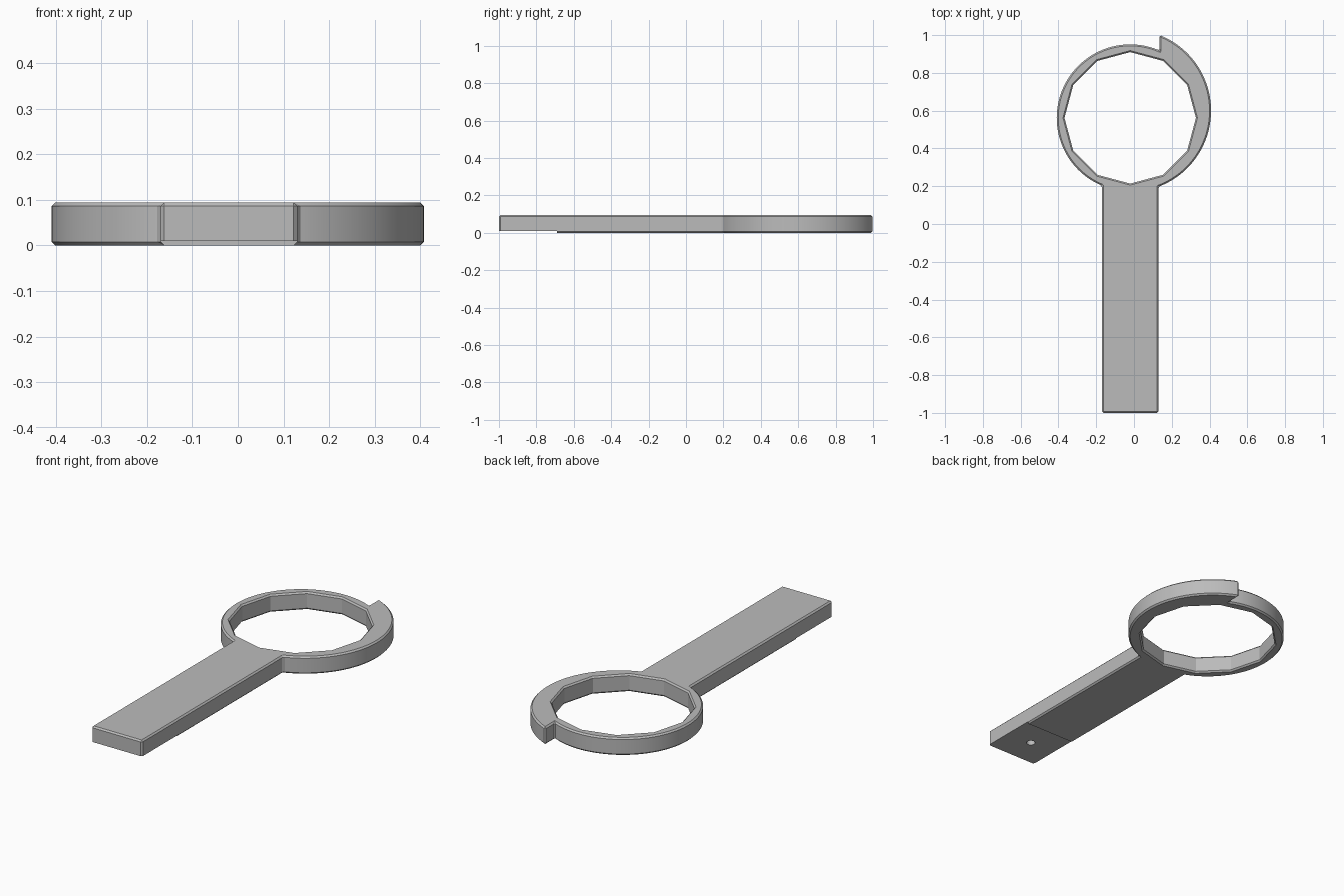
import bpy, bmesh
from math import pi, sin, cos, asin

if "Cube" in bpy.data.objects:
    bpy.data.objects.remove(bpy.data.objects["Cube"], do_unlink=True)

H = 0.094            # thickness
C = 0.008            # edge chamfer
CX, CY = -0.02, 0.562
R_RING, R_HOLE = 0.389, 0.348
LEFT, RIGHT, TIP_X = -0.17, 0.13, 0.136

grey = bpy.data.materials.new("plain_grey")
grey.use_nodes = True
colour = (0.5, 0.5, 0.5, 1)
grey.diffuse_color = colour
grey.node_tree.nodes["Principled BSDF"].inputs["Base Color"].default_value = colour


def add_object(name, bm):
    bmesh.ops.recalc_face_normals(bm, faces=bm.faces)
    mesh = bpy.data.meshes.new(name)
    bm.to_mesh(mesh)
    bm.free()
    obj = bpy.data.objects.new(name, mesh)
    mesh.materials.append(grey)
    bpy.context.collection.objects.link(obj)
    return obj


def stack(name, rings):
    """Closed solid skinned through a list of equal-length point rings."""
    bm = bmesh.new()
    loops = [[bm.verts.new(p) for p in ring] for ring in rings]
    n = len(loops[0])
    for a, b in zip(loops, loops[1:]):
        for i in range(n):
            j = (i + 1) % n
            bm.faces.new((a[i], a[j], b[j], b[i]))
    bm.faces.new(loops[0][::-1])
    bm.faces.new(loops[-1])
    return add_object(name, bm)


def circle(x, y, z, r, n):
    return [(x + r * cos(2 * pi * i / n), y + r * sin(2 * pi * i / n), z) for i in range(n)]


def arc(x, y, r, a0, a1, n):
    return [(x + r * cos(a0 + (a1 - a0) * i / n), y + r * sin(a0 + (a1 - a0) * i / n))
            for i in range(n + 1)]


def apply_all(obj):
    bpy.ops.object.select_all(action='DESELECT')
    bpy.context.view_layer.objects.active = obj
    obj.select_set(True)
    for m in list(obj.modifiers):
        bpy.ops.object.modifier_apply(modifier=m.name)


# Outline: handle, swelling hook arc on the left side, then the plain ring arc
HX, HY, HR = -0.0225, 0.6, 0.4305
hook = arc(HX, HY, HR, -pi / 2 + asin((RIGHT - HX) / HR),
           pi / 2 - asin((TIP_X - HX) / HR), 56)
ring = arc(CX, CY, R_RING, pi / 2 - asin((TIP_X - CX) / R_RING),
           1.5 * pi - asin((CX - LEFT) / R_RING), 72)
outline = [(LEFT, -1), (RIGHT, -1)] + hook + ring
body = stack("ring_wrench", [[(x, y, z) for x, y in outline] for z in (0, H)])

bevel = body.modifiers.new("chamfer", 'BEVEL')
bevel.width = C
bevel.segments = 1
bevel.limit_method = 'ANGLE'
bevel.angle_limit = 0.6

# Cutters: twelve-sided opening with flared rims, underside recess, blind hole
levels = [(-0.02, C + 0.02), (C, 0), (H - C, 0), (H + 0.02, C + 0.02)]
opening = stack("opening_cutter", [circle(CX, CY, z, R_HOLE + f, 12) for z, f in levels])
recess = stack("recess_cutter", [[(-0.5, -1.2, z), (0.5, -1.2, z), (0.5, -0.69, z),
                                  (-0.5, -0.69, z)] for z in (-0.1, 0.01)])
hole = stack("hole_cutter", [circle(CX, -0.845, z, 0.022, 24) for z in (-0.1, 0.07)])

cutters = [opening, recess, hole]
for cutter in cutters:
    cutter.hide_render = True
    mod = body.modifiers.new(cutter.name, 'BOOLEAN')
    mod.operation = 'DIFFERENCE'
    mod.solver = 'EXACT'
    mod.object = cutter
apply_all(body)
for cutter in cutters:
    bpy.data.objects.remove(cutter, do_unlink=True)

# Smooth the round walls, keep chamfers and the twelve flats crisp
bpy.ops.object.shade_smooth_by_angle(angle=0.35)
